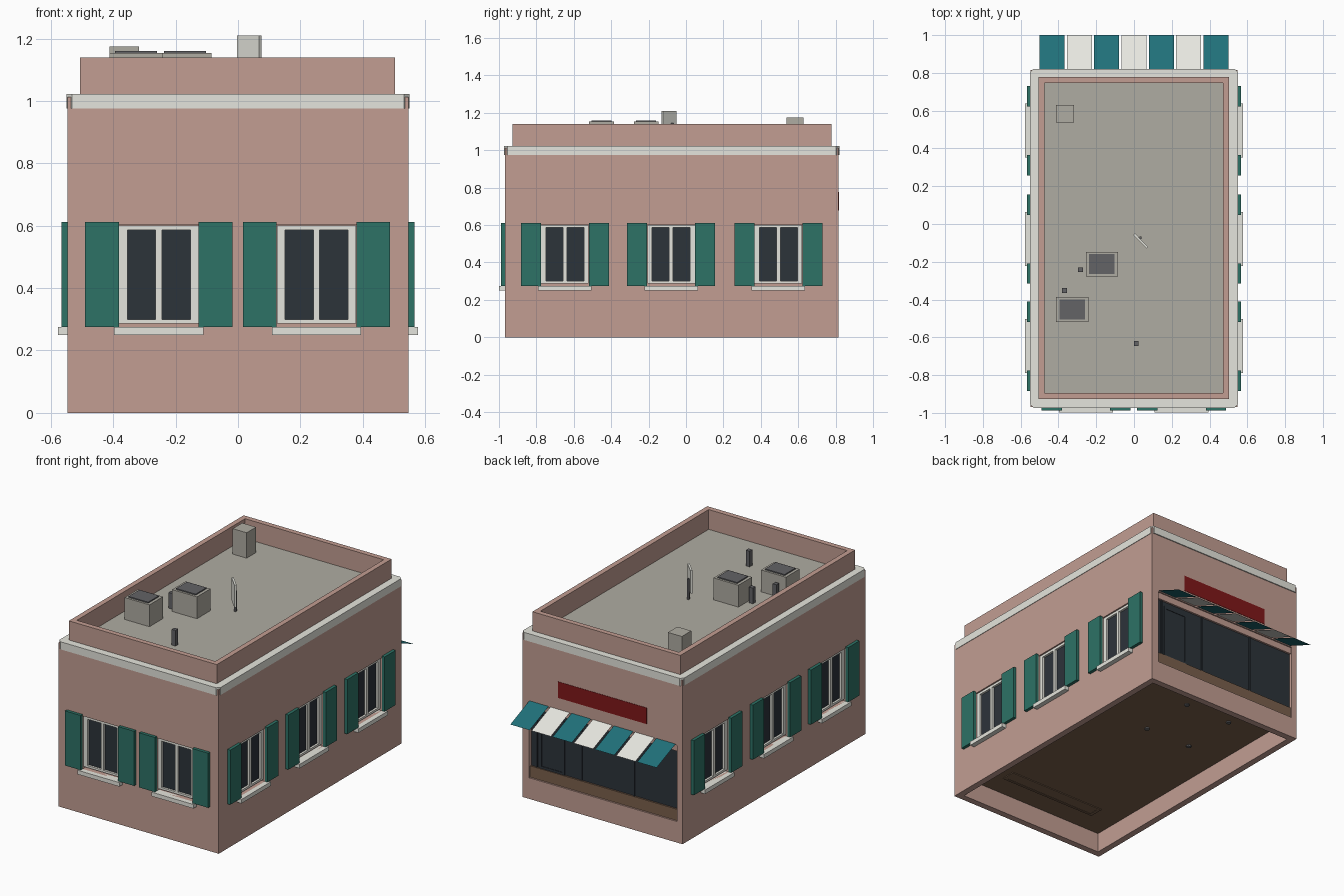
import bpy, bmesh

cube = bpy.data.objects.get("Cube")
if cube:
    bpy.data.objects.remove(cube, do_unlink=True)


def colour(name, r, g, b):
    lin = [(c / 255 / 12.92) if c < 11 else ((c / 255 + 0.055) / 1.055) ** 2.4 for c in (r, g, b)]
    m = bpy.data.materials.new(name)
    m.use_nodes = True
    m.diffuse_color = (*lin, 1)
    m.node_tree.nodes["Principled BSDF"].inputs["Base Color"].default_value = (*lin, 1)
    return m


PINK = colour("pink plaster", 194, 157, 146)
TRIM = colour("pale stone trim", 229, 229, 221)
ROOF = colour("roof grey", 175, 172, 162)
GREEN = colour("shutter green", 45, 114, 102)
GLASS = colour("dark glass", 44, 51, 58)
TEAL = colour("awning teal", 32, 113, 122)
WHITE = colour("awning white", 232, 232, 225)
RED = colour("sign red", 128, 23, 25)
BROWN = colour("floor brown", 122, 96, 76)
DARK = colour("dark metal", 99, 99, 102)


def finish(name, bm, mat):
    me = bpy.data.meshes.new(name)
    bm.to_mesh(me)
    bm.free()
    me.materials.append(mat)
    ob = bpy.data.objects.new(name, me)
    bpy.context.collection.objects.link(ob)
    return ob


def add_box(bm, x0, x1, y0, y1, z0, z1):
    verts = bmesh.ops.create_cube(bm, size=1)["verts"]
    for v in verts:
        v.co = ((x0 + x1) / 2 + v.co.x * abs(x1 - x0),
                (y0 + y1) / 2 + v.co.y * abs(y1 - y0),
                (z0 + z1) / 2 + v.co.z * abs(z1 - z0))


def box(name, mat, *bounds):
    bm = bmesh.new()
    add_box(bm, *bounds)
    return finish(name, bm, mat)


def cut(target, boxes):
    """Subtract a set of separate boxes from the target."""
    bm = bmesh.new()
    for b in boxes:
        add_box(bm, *b)
    cutter = finish("cutter", bm, PINK)
    cutter.hide_render = True
    mod = target.modifiers.new("cut", 'BOOLEAN')
    mod.object = cutter
    mod.solver = 'EXACT'
    bpy.context.view_layer.objects.active = target
    bpy.ops.object.modifier_apply(modifier=mod.name)
    bpy.data.objects.remove(cutter, do_unlink=True)


HX, FRONT, BACK = 0.547, -0.969, 0.815


def on_wall(wall, u0, u1, d0, d1, z0, z1):
    """Bounds from (along wall, outward depth, height)."""
    if wall == "front":
        return u0, u1, FRONT - d0, FRONT - d1, z0, z1
    if wall == "back":
        return u0, u1, BACK + d0, BACK + d1, z0, z1
    s = 1 if wall == "left" else -1
    return s * (HX + d0), s * (HX + d1), u0, u1, z0, z1


windows = [("front", -0.254), ("front", 0.252)]
windows += [(w, u) for w in ("left", "right") for u in (-0.647, -0.08, 0.494)]

# Walls with recessed windows, shopfront and hollow base
walls = box("walls", PINK, -HX, HX, FRONT, BACK, 0, 1.012)
openings = [on_wall(w, u - 0.128, u + 0.128, -0.035, 0.1, 0.275, 0.602) for w, u in windows]
openings.append(on_wall("back", -0.51, 0.5, -0.035, 0.1, 0.13, 0.6))
openings.append((-HX + 0.04, HX - 0.04, FRONT + 0.04, BACK - 0.04, -0.1, 0.128))
cut(walls, openings)

# Underside of the floor, with counter base and table feet
box("floor", BROWN, -HX + 0.04, HX - 0.04, FRONT + 0.04, BACK - 0.04, 0.122, 0.129)
base = box("counter_base", BROWN, -0.34, 0.33, -0.79, -0.7, 0.117, 0.122)
cut(base, [(-0.32, 0.31, -0.775, -0.715, 0.1, 0.119)])
for x in (-0.255, 0.06):
    for y in (0.19, 0.55):
        bm = bmesh.new()
        bmesh.ops.create_cone(bm, cap_ends=True, segments=8, radius1=0.015, radius2=0.015, depth=0.01)
        finish("table_foot", bm, DARK).location = (x, y, 0.119)

# Windows, shutters and sills
for w, u in windows:
    frame = box(w + "_window_frame", TRIM, *on_wall(w, u - 0.127, u + 0.127, -0.033, -0.008, 0.287, 0.601))
    panes = [(u - 0.101, u - 0.01), (u + 0.01, u + 0.101)]
    cut(frame, [on_wall(w, a, b, -0.025, 0.1, 0.3, 0.586) for a, b in panes])
    for a, b in panes:
        box(w + "_window_pane", GLASS, *on_wall(w, a, b, -0.026, -0.021, 0.3, 0.586))
    for s in (-1, 1):
        box(w + "_shutter", GREEN, *on_wall(w, u + s * 0.128, u + s * 0.236, 0, 0.019, 0.275, 0.612))
    box(w + "_sill", TRIM, *on_wall(w, u - 0.143, u + 0.143, -0.02, 0.03, 0.25, 0.275))

# Cornice with chamfered corners, open in the middle
bm = bmesh.new()
add_box(bm, -0.55, 0.55, FRONT - 0.004, BACK + 0.006, 0.975, 1.022)
upright = [e for e in bm.edges if abs(e.verts[0].co.z - e.verts[1].co.z) > 0.01]
bmesh.ops.bevel(bm, geom=upright, offset=0.018, segments=1, affect='EDGES')
cornice = finish("cornice", bm, TRIM)
cut(cornice, [(-0.49, 0.49, -0.91, 0.76, 0.9, 1.1)])

# Parapet and roof deck
parapet = box("parapet", PINK, -0.506, 0.504, -0.927, 0.778, 0.99, 1.14)
cut(parapet, [(-0.474, 0.472, -0.895, 0.746, 0.9, 1.2)])
box("roof_deck", ROOF, -0.478, 0.476, -0.899, 0.75, 1.01, 1.018)

# Roof equipment
for x, y in ((-0.17, -0.213), (-0.327, -0.452)):
    box("cooling_unit", ROOF, x - 0.085, x + 0.085, y - 0.066, y + 0.066, 1.015, 1.153)
    box("cooling_unit_vent", DARK, x - 0.067, x + 0.067, y - 0.053, y + 0.053, 1.153, 1.16)
box("chimney", ROOF, -0.412, -0.317, 0.537, 0.629, 1.015, 1.175)
for x, y in ((-0.367, -0.353), (-0.283, -0.242), (0.012, -0.632)):
    box("vent_pipe", DARK, x - 0.013, x + 0.013, y - 0.013, y + 0.013, 1.015, 1.115)
box("antenna_pole", DARK, 0.028, 0.04, -0.079, -0.067, 1.015, 1.145)
panel = box("antenna_panel", TRIM, -0.05, 0.05, -0.006, 0.006, 1.07, 1.21)
panel.location = (0.036, -0.09, 0)
panel.rotation_euler.z = -0.8

# Shopfront
box("shop_glass", GLASS, *on_wall("back", -0.51, 0.5, -0.034, -0.02, 0.18, 0.6))
box("shop_bulkhead", BROWN, *on_wall("back", -0.51, 0.5, -0.034, -0.01, 0.13, 0.2))
box("shop_header", PINK, *on_wall("back", -0.51, 0.5, -0.034, -0.008, 0.56, 0.6))
for x in (-0.205, 0.155, 0.46):
    box("shop_mullion", GLASS, *on_wall("back", x - 0.005, x + 0.005, -0.03, -0.014, 0.2, 0.56))
door = box("shop_door_frame", GLASS, *on_wall("back", 0.27, 0.44, -0.03, -0.015, 0.2, 0.53))
cut(door, [on_wall("back", 0.285, 0.425, -0.018, 0.1, 0.215, 0.515)])

# Striped awning of separate sloping cloth strips
for i in range(7):
    x = (i - 3) * 0.1445
    bm = bmesh.new()
    corners = [(x - 0.066, BACK, 0.606), (x + 0.066, BACK, 0.606),
               (x + 0.066, 1.0, 0.53), (x - 0.066, 1.0, 0.53)]
    bm.faces.new([bm.verts.new(c) for c in reversed(corners)])
    finish("awning_strip", bm, WHITE if i % 2 else TEAL)

# Plain sign board
box("sign_board", RED, *on_wall("back", -0.303, 0.303, 0, 0.002, 0.677, 0.777))
